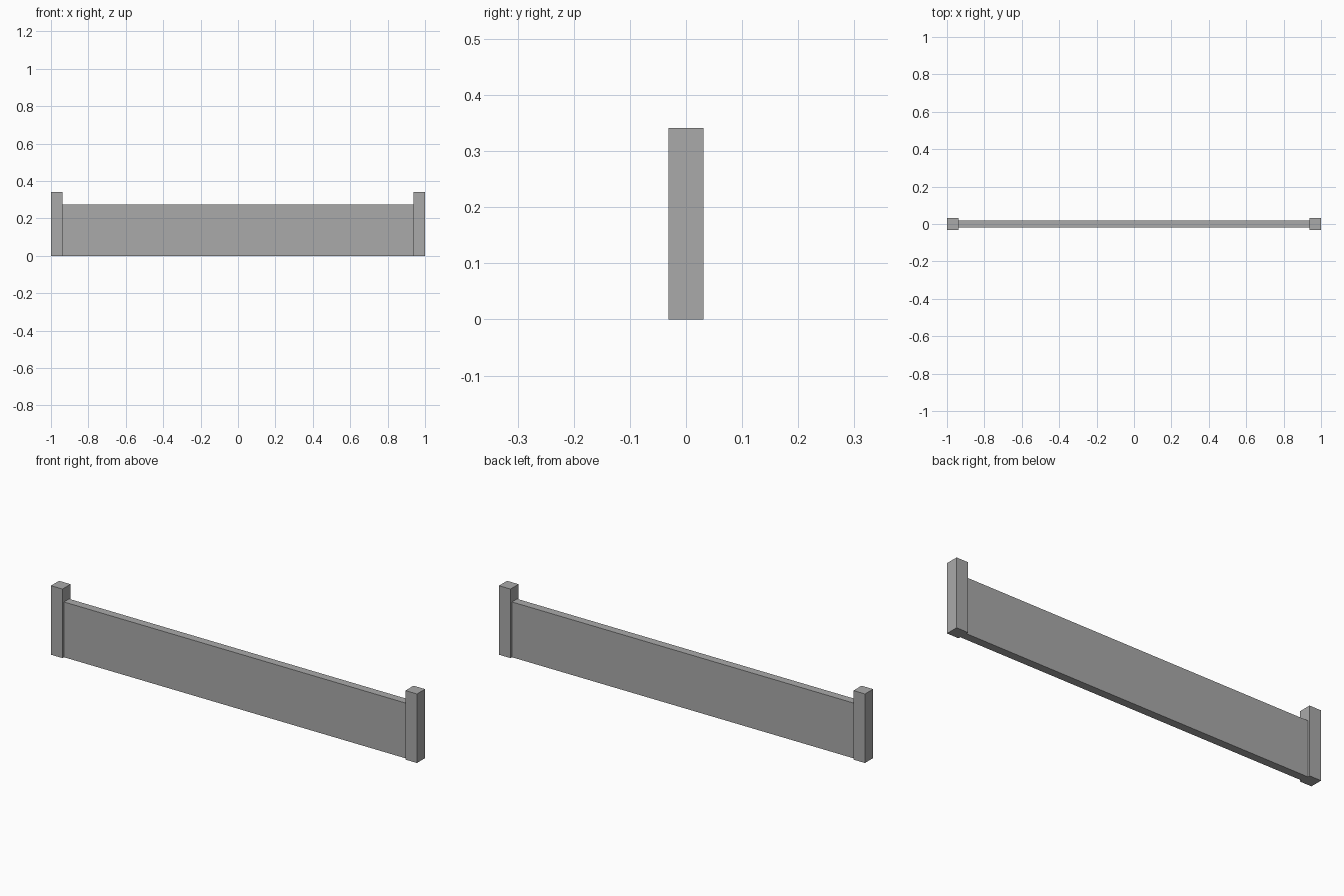
import bpy

# Remove the default cube
cube = bpy.data.objects.get("Cube")
if cube:
    bpy.data.objects.remove(cube, do_unlink=True)

# Plain concrete grey
grey = bpy.data.materials.new("concrete_grey")
grey.use_nodes = True
colour = (0.4, 0.4, 0.4, 1.0)
grey.diffuse_color = colour
grey.node_tree.nodes["Principled BSDF"].inputs["Base Color"].default_value = colour

POST = 0.063
POST_HEIGHT = 0.341
PANEL_HEIGHT = 0.273
PANEL_DEPTH = 0.04


def box(name, x, width, depth, height):
    """Box standing on the ground, centred on y = 0."""
    bpy.ops.mesh.primitive_cube_add(size=1, location=(x, 0, height / 2))
    obj = bpy.context.object
    obj.name = name
    obj.scale = (width, depth, height)
    bpy.ops.object.transform_apply(location=False, rotation=False, scale=True)
    obj.data.materials.append(grey)
    return obj


# Square end posts
for name, side in (("left_post", 1), ("right_post", -1)):
    box(name, side * (1 - POST / 2), POST, POST, POST_HEIGHT)

# Thin wall panel between the posts
box("wall_panel", 0, 2 - 2 * POST, PANEL_DEPTH, PANEL_HEIGHT)
